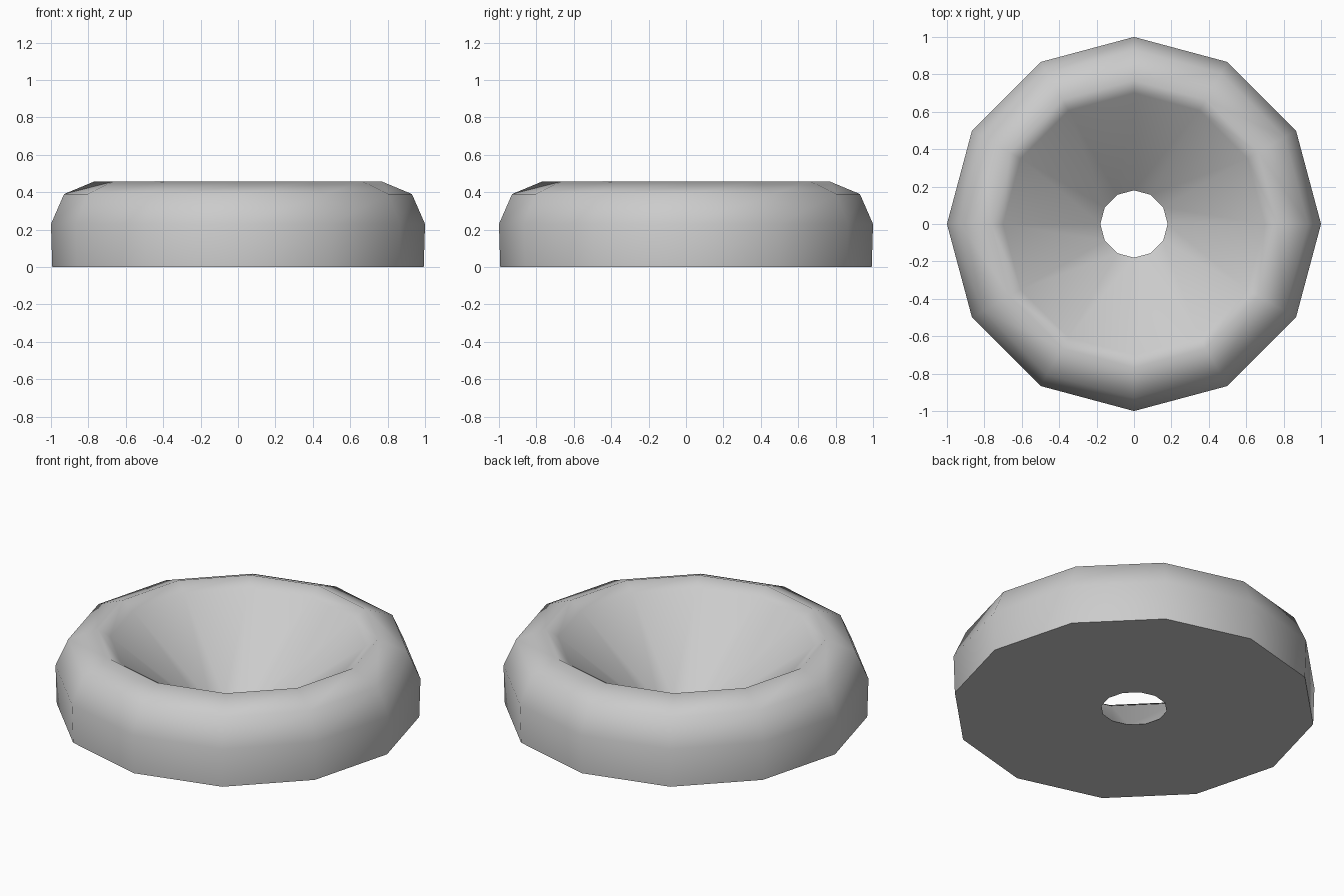
import bpy, bmesh, math

if "Cube" in bpy.data.objects:
    bpy.data.objects.remove(bpy.data.objects["Cube"])

SIDES = 12

# Cross-section (radius, height): underside, outer wall, rounded rim, funnel
PROFILE = [(0.18, 0.0), (0.993, 0.0), (1.0, 0.23), (0.93, 0.39),
           (0.767, 0.458), (0.70, 0.414)]

# Spin the closed cross-section into a ring
bm = bmesh.new()
rings = []
for i in range(SIDES):
    a = math.tau * i / SIDES
    rings.append([bm.verts.new((r * math.cos(a), r * math.sin(a), z))
                  for r, z in PROFILE])
n = len(PROFILE)
for i in range(SIDES):
    a, b = rings[i], rings[(i + 1) % SIDES]
    for j in range(n):
        k = (j + 1) % n
        bm.faces.new((a[j], b[j], b[k], a[k]))
bmesh.ops.recalc_face_normals(bm, faces=bm.faces)

mesh = bpy.data.meshes.new("funnel_ring")
bm.to_mesh(mesh)
bm.free()
ring = bpy.data.objects.new("funnel_ring", mesh)
bpy.context.collection.objects.link(ring)

# Smooth body with crisp underside edges
bpy.context.view_layer.objects.active = ring
ring.select_set(True)
bpy.ops.object.shade_smooth_by_angle(angle=math.radians(70))
